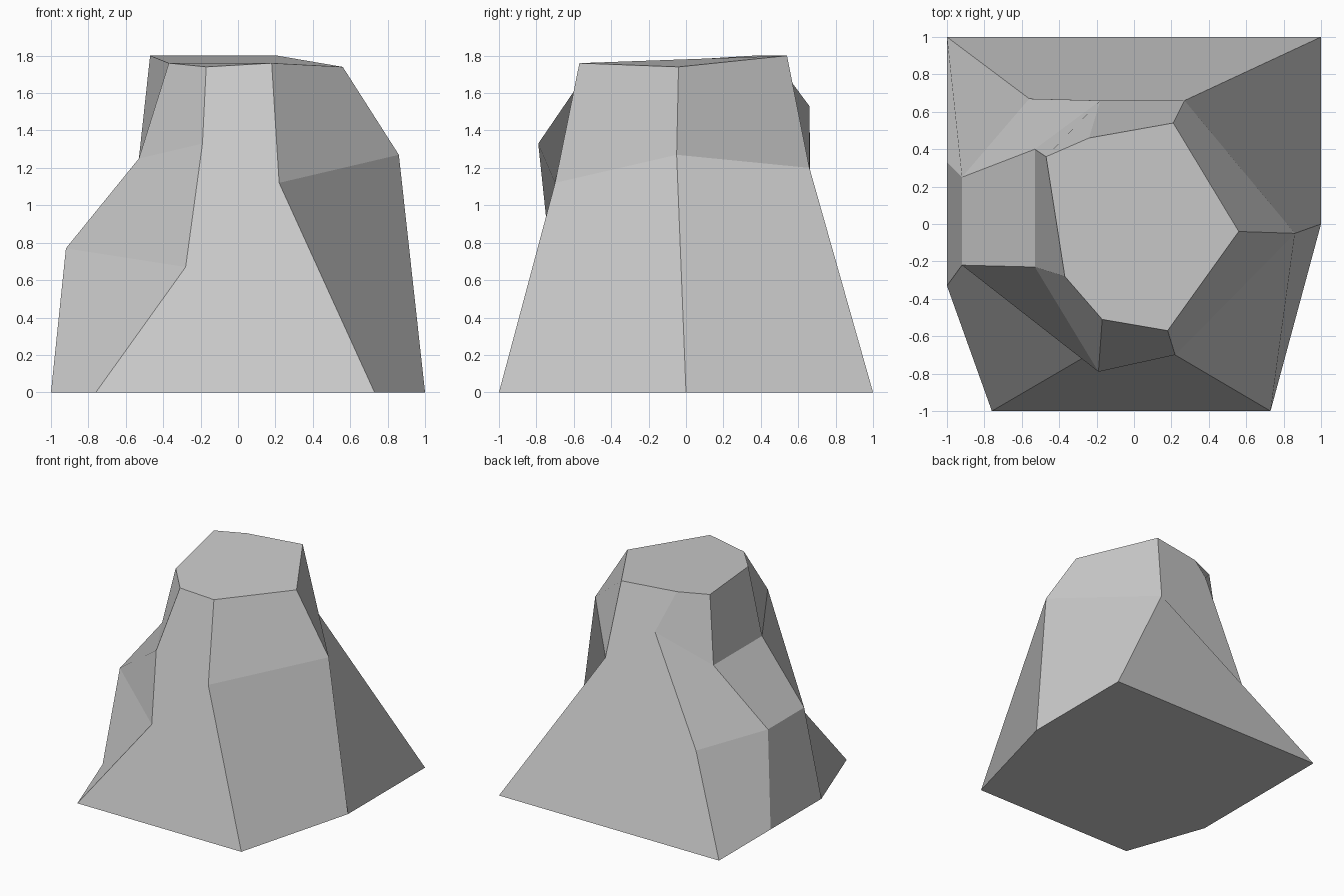
import bpy
import bmesh

default_cube = bpy.data.objects.get("Cube")
if default_cube:
    bpy.data.objects.remove(default_cube, do_unlink=True)

# Corners of the chiselled boulder, named by where they sit
corners = {
    # footprint
    "foot_back_west": (-1, 1, 0),
    "foot_back_east": (1, 1, 0),
    "foot_east": (1, 0, 0),
    "foot_front_east": (.73, -1, 0),
    "foot_front_west": (-.76, -1, 0),
    "foot_west_front": (-1, -.33, 0),
    "foot_west_back": (-1, .33, 0),
    # shoulders
    "waist_back": (-.56, .67, .66),
    "waist_front": (-.28, -.72, .67),
    "ledge_back": (-.92, .25, .77),
    "ledge_front": (-.92, -.22, .77),
    "step_back": (-.53, .4, 1.25),
    "step_front": (-.53, -.23, 1.25),
    "brow_front": (-.19, -.79, 1.33),
    "brow_back": (-.18, .66, 1.53),
    "shoulder_front": (.22, -.7, 1.12),
    "shoulder_east": (.86, -.05, 1.27),
    "shoulder_back": (.27, .66, 1.2),
    # flat crown
    "crown_west": (-.47, .36, 1.8),
    "crown_southwest": (-.37, -.28, 1.76),
    "crown_front": (-.17, -.51, 1.74),
    "crown_front_east": (.18, -.57, 1.76),
    "crown_east": (.56, -.04, 1.74),
    "crown_back": (.21, .54, 1.8),
    "crown_back_west": (-.24, .46, 1.8),
}

# Facets, each listed as its corner names in order
facets = [
    # underside and crown
    [name for name in corners if name.startswith("foot")],
    [name for name in corners if name.startswith("crown")],
    # front and back walls
    "foot_front_west foot_front_east shoulder_front crown_front_east "
    "crown_front brow_front waist_front".split(),
    "foot_back_east foot_back_west waist_back brow_back "
    "crown_back_west crown_back shoulder_back".split(),
    # east side
    "foot_front_east foot_east shoulder_east shoulder_front".split(),
    "shoulder_front shoulder_east crown_east crown_front_east".split(),
    "foot_east foot_back_east shoulder_back shoulder_east".split(),
    "shoulder_east shoulder_back crown_back crown_east".split(),
    # stepped west side
    "foot_west_back foot_west_front ledge_front ledge_back".split(),
    "ledge_back ledge_front step_front step_back".split(),
    "step_back step_front crown_southwest crown_west".split(),
    # west corners, front then back
    "foot_west_front foot_front_west waist_front ledge_front".split(),
    "ledge_front waist_front brow_front step_front".split(),
    "step_front brow_front crown_front crown_southwest".split(),
    "foot_back_west foot_west_back ledge_back waist_back".split(),
    "waist_back ledge_back step_back brow_back".split(),
    "brow_back step_back crown_west crown_back_west".split(),
]

bm = bmesh.new()
verts = {name: bm.verts.new(place) for name, place in corners.items()}
for facet in facets:
    bm.faces.new([verts[name] for name in facet])
bmesh.ops.recalc_face_normals(bm, faces=bm.faces)

mesh = bpy.data.meshes.new("boulder")
bm.to_mesh(mesh)
bm.free()

# Plain stone colour
stone = bpy.data.materials.new("stone_grey")
stone.use_nodes = True
grey = (.6, .6, .6, 1)
stone.diffuse_color = grey
stone.node_tree.nodes["Principled BSDF"].inputs["Base Color"].default_value = grey
mesh.materials.append(stone)

boulder = bpy.data.objects.new("boulder", mesh)
bpy.context.collection.objects.link(boulder)
